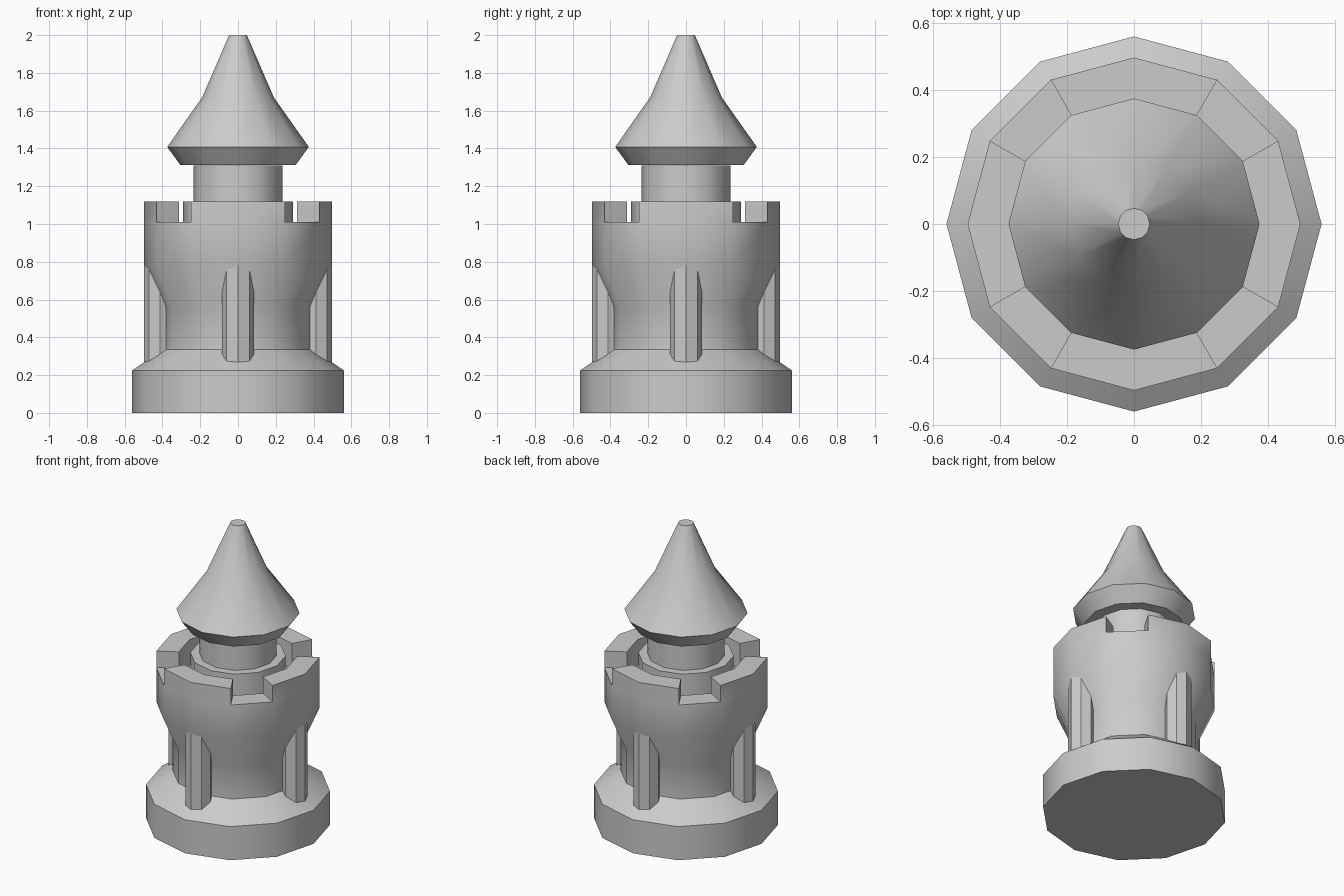
import bpy, bmesh
from math import sin, cos, pi, radians

if "Cube" in bpy.data.objects:
    bpy.data.objects.remove(bpy.data.objects["Cube"])

N = 12  # sides of every turned part


def finish(bm, name):
    bmesh.ops.recalc_face_normals(bm, faces=bm.faces)
    me = bpy.data.meshes.new(name)
    bm.to_mesh(me)
    bm.free()
    ob = bpy.data.objects.new(name, me)
    bpy.context.collection.objects.link(ob)
    bpy.ops.object.select_all(action='DESELECT')
    ob.select_set(True)
    bpy.context.view_layer.objects.active = ob
    bpy.ops.object.shade_smooth_by_angle(angle=radians(35))
    return ob


def lathe(name, profile, sides=N, centre=(0, 0), notch=None):
    """Turn a (radius, z) profile; notch = (first ring, sectors to cut)."""
    bm = bmesh.new()
    rings = [[bm.verts.new((centre[0] + r * cos(2 * pi * i / sides),
                            centre[1] + r * sin(2 * pi * i / sides), z))
              for i in range(sides)] for r, z in profile]
    bm.faces.new(rings[0])
    bm.faces.new(rings[-1])
    start, cut = notch if notch else (-9, ())
    for k in range(len(rings) - 1):
        for i in range(sides):
            j = (i + 1) % sides
            if i in cut and start <= k < start + 3:
                continue
            bm.faces.new((rings[k][i], rings[k][j], rings[k + 1][j], rings[k + 1][i]))
    # floor and end walls of each notch
    for i in cut:
        j = (i + 1) % sides
        bm.faces.new((rings[start][i], rings[start][j],
                      rings[start + 3][j], rings[start + 3][i]))
        for s in (i, j):
            bm.faces.new([rings[start + n][s] for n in range(4)])
    return finish(bm, name)


# Tower: base, shaft, flared crown with four diagonal notches, inner core, neck
lathe("tower_body", [
    (0.56, 0), (0.56, 0.225), (0.40, 0.335), (0.40, 0.56), (0.497, 0.78),
    (0.497, 1.01), (0.497, 1.12), (0.36, 1.12), (0.36, 1.01),
    (0.36, 0.95), (0.29, 0.95), (0.29, 1.12), (0.235, 1.12), (0.235, 1.31),
], notch=(5, (1, 4, 7, 10)))

# Pointed roof
lathe("roof", [(0.305, 1.312), (0.375, 1.408), (0.19, 1.67), (0.047, 2.0)])

# Four octagonal pillars under the crown
for i, side in enumerate(("right", "back", "left", "front")):
    a = i * pi / 2
    lathe("pillar_" + side, [(0.085, 0.25), (0.085, 0.782)], 8,
          (0.412 * cos(a), 0.412 * sin(a)))
